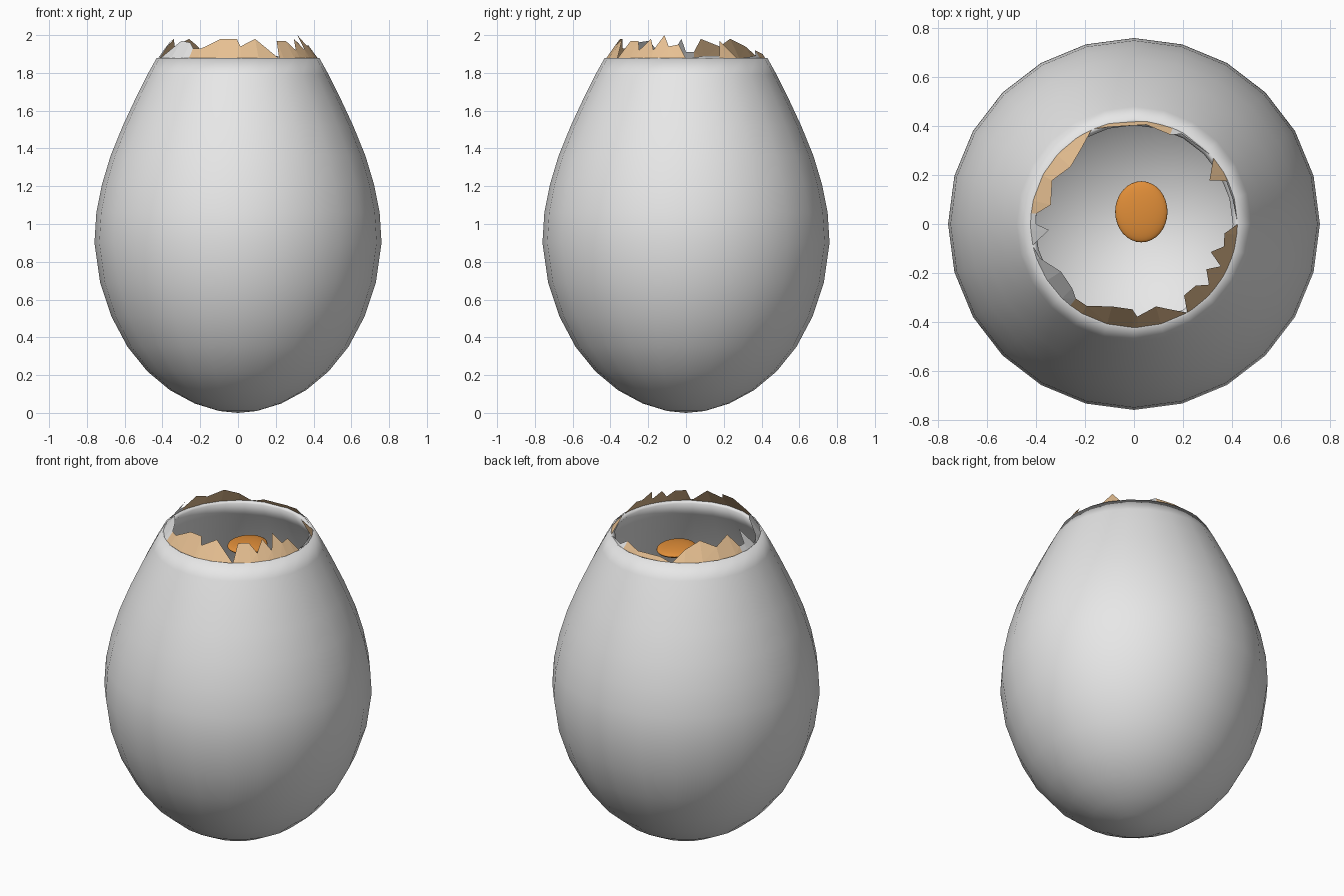
import bpy, bmesh, math

if "Cube" in bpy.data.objects:
    bpy.data.objects.remove(bpy.data.objects["Cube"])


def material(name, rgb):
    m = bpy.data.materials.new(name)
    m.use_nodes = True
    m.diffuse_color = (*rgb, 1)
    m.node_tree.nodes["Principled BSDF"].inputs["Base Color"].default_value = (*rgb, 1)
    return m


shell_white = material("shell_white", (0.8, 0.8, 0.8))
crack_tan = material("crack_tan", (0.8, 0.53, 0.29))
yolk_orange = material("yolk_orange", (0.75, 0.27, 0.04))


def finish(bm, name, *mats):
    mesh = bpy.data.meshes.new(name)
    bm.to_mesh(mesh)
    bm.free()
    obj = bpy.data.objects.new(name, mesh)
    bpy.context.collection.objects.link(obj)
    for m in mats:
        mesh.materials.append(m)
    return obj


def polar(deg, r, z):
    a = math.radians(deg)
    return (r * math.cos(a), r * math.sin(a), z)


# Egg shell: profile spun into a 24-sided open body with a thin wall
RIM_Z, RIM_R, SIDES = 1.88, 0.43, 24
profile = [(0, 0), (0.1, 0.01), (0.23, 0.05), (0.36, 0.12), (0.48, 0.22),
           (0.585, 0.35), (0.67, 0.51), (0.73, 0.69), (0.76, 0.9),
           (0.75, 1.06), (0.72, 1.21), (0.675, 1.36), (0.61, 1.52),
           (0.54, 1.67), (0.48, 1.79), (RIM_R, RIM_Z)]
bm = bmesh.new()
points = [bm.verts.new((r, 0, z)) for r, z in profile]
edges = [bm.edges.new(pair) for pair in zip(points, points[1:])]
bmesh.ops.spin(bm, geom=points + edges, cent=(0, 0, 0), axis=(0, 0, 1),
               angle=math.tau, steps=SIDES, use_duplicate=False)
bmesh.ops.remove_doubles(bm, verts=bm.verts, dist=0.0005)
bmesh.ops.recalc_face_normals(bm, faces=bm.faces)
# An open bowl must face outward at its lowest point
lowest = min(bm.faces, key=lambda f: f.calc_center_median().z)
if lowest.normal.z > 0:
    bmesh.ops.reverse_faces(bm, faces=bm.faces)
shell = finish(bm, "egg_shell", shell_white)
wall = shell.modifiers.new("wall", "SOLIDIFY")
wall.thickness = 0.03
wall.offset = -1
bpy.context.view_layer.objects.active = shell
shell.select_set(True)
bpy.ops.object.shade_smooth_by_angle(angle=math.radians(40))

# Broken rim: (degrees, height in hundredths) around the opening
teeth = [(0, 0), (14, 1), (25, 1), (30, 9), (40, 0), (62, 1), (68, 4),
         (83, 2), (104, 2), (114, 0), (124, 6), (138, 10), (152, 6),
         (167, 10), (174, 3), (180, 3), (184, 10), (192, 0), (200, 2),
         (213, 9), (226, 8), (232, 5), (240, 5), (255, 10), (269, 10),
         (272, 6), (285, 10), (301, 0), (305, 9), (315, 9), (321, 4),
         (328, 10), (334, 4), (340, 12), (346, 6), (354, 7), (360, 0)]
white_arcs = [(0, 25), (40, 72), (176, 232)]
bm = bmesh.new()
base_r = RIM_R - 0.006
for (a0, h0), (a1, h1) in zip(teeth, teeth[1:]):
    corners = [polar(a0, base_r, RIM_Z - 0.005), polar(a1, base_r, RIM_Z - 0.005)]
    for a, h in ((a1, h1), (a0, h0)):
        if h:
            corners.append(polar(a, base_r - 0.0075 * h, RIM_Z + h / 100))
    if len(corners) < 3:
        continue
    face = bm.faces.new([bm.verts.new(c) for c in corners])
    middle = (a0 + a1) / 2
    face.material_index = 0 if any(s < middle < e for s, e in white_arcs) else 1
bmesh.ops.triangulate(bm, faces=bm.faces)
finish(bm, "broken_rim", shell_white, crack_tan)

# Yolk: flattened dome just below the opening
bpy.ops.mesh.primitive_uv_sphere_add(segments=32, ring_count=16, radius=1,
                                     location=(0.03, 0.05, 1.785))
yolk = bpy.context.object
yolk.name = "yolk"
yolk.scale = (0.107, 0.125, 0.025)
yolk.data.materials.append(yolk_orange)
bpy.ops.object.shade_smooth()
